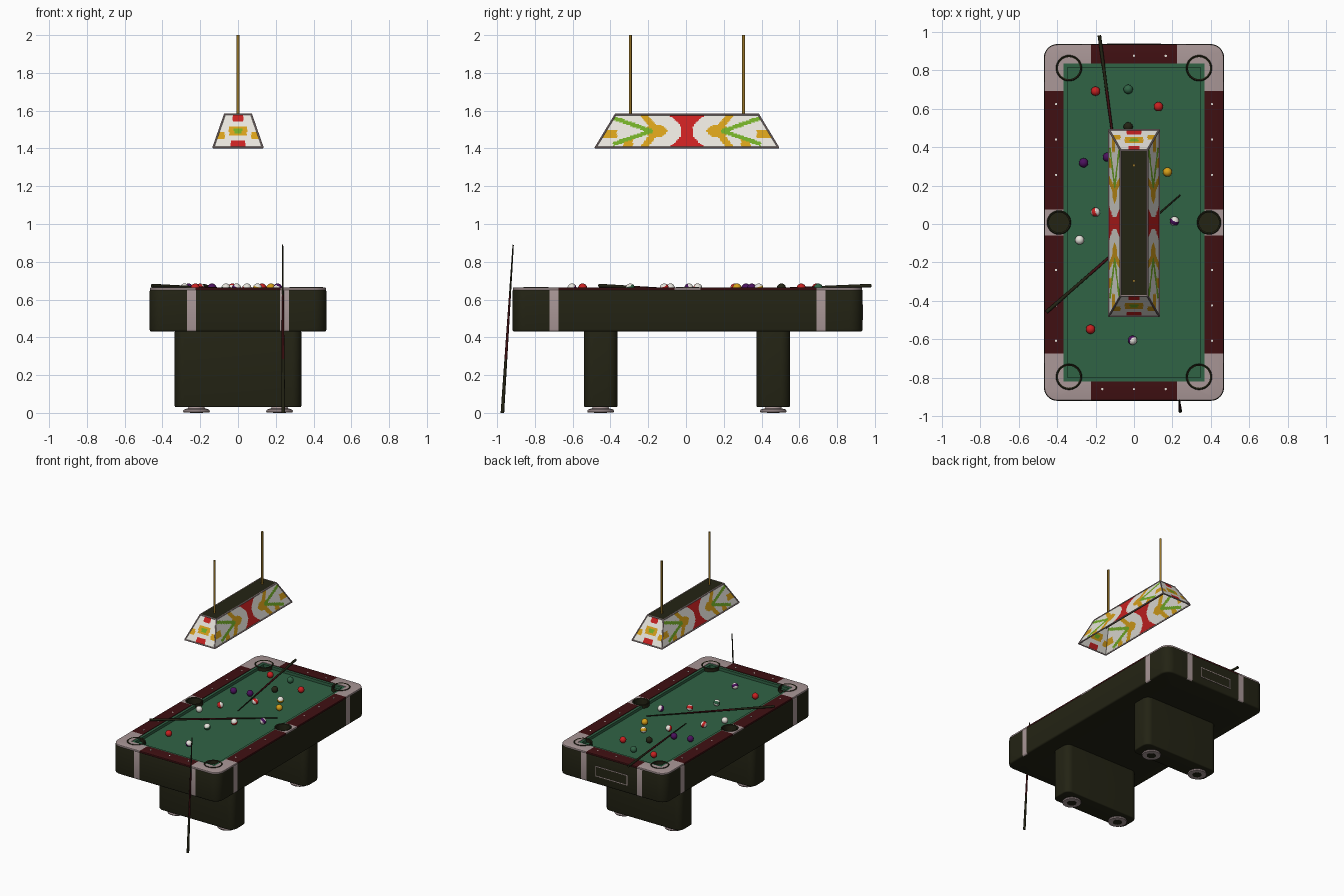
import bpy, bmesh, math
from mathutils import Vector

if "Cube" in bpy.data.objects:
    bpy.data.objects.remove(bpy.data.objects["Cube"])

CY = 0.008  # table centre along y


def mat(name, *rgb):
    m = bpy.data.materials.new(name)
    m.diffuse_color = (*rgb, 1)
    m.use_nodes = True
    m.node_tree.nodes["Principled BSDF"].inputs["Base Color"].default_value = m.diffuse_color
    return m


BLACK = mat("olive black", 0.017, 0.017, 0.007)
MAROON = mat("maroon wood", 0.050, 0.005, 0.006)
TRIM = mat("pinkish grey metal", 0.40, 0.31, 0.31)
FELT = mat("green felt", 0.030, 0.125, 0.06)
WHITE = mat("white", 0.80, 0.78, 0.72)
RED = mat("red", 0.58, 0.015, 0.015)
YELLOW = mat("yellow", 0.68, 0.35, 0.01)
LIME = mat("lime green", 0.17, 0.42, 0.02)
PURPLE = mat("purple", 0.07, 0.006, 0.11)
BRASS = mat("brass", 0.30, 0.17, 0.02)


def obj(name, bm, *mats):
    bmesh.ops.recalc_face_normals(bm, faces=bm.faces)
    me = bpy.data.meshes.new(name)
    bm.to_mesh(me)
    bm.free()
    for m in mats:
        me.materials.append(m)
    o = bpy.data.objects.new(name, me)
    bpy.context.collection.objects.link(o)
    return o


def slab(name, hx, hy, r, z0, z1, m, cy=CY, bevel=0.0, cuts=()):
    """Rounded rectangle extruded upward; cuts are (axis, position) split planes."""
    bm = bmesh.new()
    vs = []
    for sx, sy, a0 in ((1, 1, 0), (-1, 1, 90), (-1, -1, 180), (1, -1, 270)):
        for i in range(9 if r else 1):
            a = math.radians(a0 + 90 * i / 8)
            vs.append(bm.verts.new((sx * (hx - r) + r * math.cos(a),
                                    cy + sy * (hy - r) + r * math.sin(a), z0)))
    f = bm.faces.new(vs)
    up = bmesh.ops.extrude_face_region(bm, geom=[f])["geom"]
    bmesh.ops.translate(bm, verts=[v for v in up if isinstance(v, bmesh.types.BMVert)],
                        vec=(0, 0, z1 - z0))
    if bevel:
        flat = [e for e in bm.edges if abs(e.verts[0].co.z - e.verts[1].co.z) < 1e-6]
        bmesh.ops.bevel(bm, geom=flat, offset=bevel, segments=3, profile=0.5, affect='EDGES')
    for axis, p in cuts:
        no = Vector((1, 0, 0)) if axis == 'x' else Vector((0, 1, 0))
        bmesh.ops.bisect_plane(bm, geom=bm.verts[:] + bm.edges[:] + bm.faces[:],
                               plane_co=no * p, plane_no=no)
    return obj(name, bm, m)


def rod(name, a, b, r1, r2, m, seg=20):
    a, b = Vector(a), Vector(b)
    bm = bmesh.new()
    bmesh.ops.create_cone(bm, cap_ends=True, segments=seg, radius1=r1, radius2=r2,
                          depth=(b - a).length)
    q = (b - a).to_track_quat('Z', 'Y').to_matrix()
    for v in bm.verts:
        v.co = q @ v.co + (a + b) / 2
    return obj(name, bm, m)


def lathe(name, pts, x, y, m, seg=32):
    """Closed ring profile of (radius, z) points turned about a vertical axis."""
    bm = bmesh.new()
    rings = [[bm.verts.new((x + r * math.cos(2 * math.pi * i / seg),
                            y + r * math.sin(2 * math.pi * i / seg), z)) for r, z in pts]
             for i in range(seg)]
    n = len(pts)
    for i in range(seg):
        p, q = rings[i], rings[(i + 1) % seg]
        for k in range(n):
            bm.faces.new((p[k], q[k], q[(k + 1) % n], p[(k + 1) % n]))
    return obj(name, bm, m)


def cut(o, *cutters):
    for c in cutters:
        md = o.modifiers.new("cut", 'BOOLEAN')
        md.object, md.operation, md.solver = c, 'DIFFERENCE', 'EXACT'
    bpy.context.view_layer.update()
    dg = bpy.context.evaluated_depsgraph_get()
    me = bpy.data.meshes.new_from_object(o.evaluated_get(dg), depsgraph=dg)
    o.modifiers.clear()
    o.data = me


def paint(o, mats, rule):
    o.data.materials.clear()
    for m in mats:
        o.data.materials.append(m)
    for p in o.data.polygons:
        p.material_index = mats.index(rule(p.center, p.normal))


# Cutters: playing area and six pockets
pit = slab("pit_cutter", 0.366, 0.826, 0, 0.615, 0.8, BLACK)
inner = slab("cushion_cutter", 0.346, 0.806, 0, 0.5, 0.8, BLACK)
pockets = [(sx * 0.338, CY + sy * 0.802, 0.060) for sx in (1, -1) for sy in (1, -1)]
pockets += [(sx * 0.390, CY, 0.055) for sx in (1, -1)]
holes = [rod("pocket_cutter", (x, y, 0.56), (x, y, 0.8), r, r, BLACK, 32) for x, y, r in pockets]

# Table body with vertical trim strips
cuts = [('x', s * p) for s in (1, -1) for p in (0.222, 0.270)]
cuts += [('y', CY + s * p) for s in (1, -1) for p in (0.682, 0.731)]
body = slab("table_body", 0.468, 0.927, 0.07, 0.43, 0.655, BLACK, bevel=0.012, cuts=cuts)
cut(body, pit, *holes)


def strip(c, n):
    ay = abs(c.y - CY)
    end = ay > 0.90 and 0.222 < abs(c.x) < 0.270
    side = abs(c.x) > 0.45 and 0.682 < ay < 0.731
    return TRIM if end or side else BLACK


paint(body, [BLACK, TRIM], strip)

# Rail top: maroon wood with metal corner and side pocket plates
cuts = [('x', s * 0.224) for s in (1, -1)]
cuts += [('y', CY + s * p) for s in (1, -1) for p in (0.682, 0.068)]
rail = slab("rail_top", 0.466, 0.925, 0.07, 0.648, 0.663, MAROON, bevel=0.004, cuts=cuts)
cut(rail, pit, *holes)


def plate(c, n):
    ay = abs(c.y - CY)
    corner = abs(c.x) > 0.224 and ay > 0.682
    return TRIM if corner or ay < 0.068 else MAROON


paint(rail, [MAROON, TRIM], plate)

# Felt bed and cushions
bed = slab("felt_bed", 0.366, 0.826, 0, 0.605, 0.637, FELT)
cut(bed, *holes)
cushion = slab("cushions", 0.366, 0.826, 0, 0.630, 0.659, FELT)
cut(cushion, inner, *holes)
for c in [pit, inner] + holes:
    bpy.data.objects.remove(c)

# Pocket liners
for x, y, r in pockets:
    lathe("pocket_liner", [(r + 0.008, 0.60), (r + 0.008, 0.663), (r + 0.004, 0.667),
                           (r - 0.003, 0.663), (r - 0.003, 0.60)], x, y, BLACK)

# Rail sight dots
dots = [(s * 0.405, CY + t * k * 0.184 + t * 0.063) for s in (1, -1) for t in (1, -1) for k in (1, 2, 3)]
dots += [(k * 0.165, CY + t * 0.866) for t in (1, -1) for k in (-1, 0, 1)]
for x, y in dots:
    rod("rail_dot", (x, y, 0.660), (x, y, 0.6645), 0.006, 0.006, WHITE, 12)

# Ball return frame on the back
for s in (1, -1):
    slab("return_frame_bar", 0.14, 0.004, 0, 0.531 + s * 0.038, 0.537 + s * 0.038, TRIM, 0.934)
    f = slab("return_frame_post", 0.003, 0.004, 0, 0.493, 0.575, TRIM, 0.934)
    f.location.x = s * 0.138
slab("return_panel", 0.137, 0.003, 0, 0.495, 0.573, BLACK, 0.934)

# Pedestal legs and round feet
for s in (1, -1):
    y = CY - 0.003 + s * 0.457
    slab("pedestal_leg", 0.335, 0.089, 0.05, 0.03, 0.435, BLACK, y, bevel=0.008)
    for sx in (1, -1):
        lathe("foot", [(0.03, 0.002), (0.068, 0.002), (0.071, 0.010), (0.066, 0.018),
                       (0.045, 0.024), (0.040, 0.035), (0.03, 0.035)], sx * 0.22, y, TRIM)
        rod("foot_pad", (sx * 0.22, y, 0), (sx * 0.22, y, 0.03), 0.034, 0.034, BLACK)


# Balls: position, main colour, and stripe axis (None = solid)
balls = [(-0.20, 0.69, RED, None), (-0.03, 0.70, FELT, None), (0.127, 0.61, RED, None),
         (-0.03, 0.505, BLACK, None), (-0.262, 0.318, PURPLE, None), (-0.138, 0.348, PURPLE, None),
         (0.174, 0.27, YELLOW, None), (-0.226, -0.547, RED, None), (-0.283, -0.083, WHITE, None),
         (-0.20, 0.062, RED, (1, 0.3, 0.5)), (0.21, 0.015, PURPLE, (0.5, 1, 0.6)),
         (-0.008, -0.604, PURPLE, (0.6, -0.4, 0.8)), (-0.03, 0.258, RED, (0.3, 1, 0.5)),
         (0.104, 0.385, YELLOW, (0.3, -0.3, 1)), (-0.064, -0.295, FELT, (0, -0.5, 1)),
         (0.047, -0.115, RED, (0.2, -0.7, 1))]
for x, y, m, axis in balls:
    bm = bmesh.new()
    bmesh.ops.create_uvsphere(bm, u_segments=28, v_segments=18, radius=0.024)
    b = obj("striped_ball" if axis else "ball", bm, m)
    if axis:
        ax = Vector(axis).normalized()
        paint(b, [WHITE, m], lambda c, n: m if abs(c.dot(ax)) < 0.010 else WHITE)
    b.location = (x, y, 0.661)

# Cues: two on the table, one leaning on the front
for a, b in (((-0.18, 0.98, 0.674), (-0.062, 0.09, 0.642)),
             ((-0.455, -0.458, 0.674), (0.24, 0.15, 0.643)),
             ((0.24, -0.972, 0.0), (0.236, -0.915, 0.89))):
    a, b = Vector(a), Vector(b)
    for t0, t1, m in ((0, 0.32, BLACK), (0.32, 0.7, MAROON), (0.7, 1, BLACK)):
        rod("cue_section", a.lerp(b, t0), a.lerp(b, t1), 0.0095 - 0.006 * t0, 0.0095 - 0.006 * t1, m, 12)

# Lamp shade: four sloped panels with a coloured glass pattern
Z0, Z1, LY = 1.405, 1.58, 0.005


def corner(sx, sy, top):
    return Vector((sx * (0.070 if top else 0.131), LY + sy * (0.378 if top else 0.484), Z1 if top else Z0))


def long_glass(c, n):
    a, v = abs(c.y - LY), (c.z - Z0) / (Z1 - Z0) * 2 - 1
    w = abs(v)
    if a < 0.028 + 0.075 * v * v:
        return RED
    if 0.18 < a < 0.39 and abs(w - (a - 0.19) * 4) < 0.13:
        return LIME
    if ((a - 0.165) / 0.06) ** 2 + (v / 0.38) ** 2 < 1 or (w > 0.25 and abs(a - 0.16 - 0.07 * w) < 0.022):
        return YELLOW
    if (v < -0.5 and abs(a - 0.31) < 0.025) or (a > 0.37 and abs(v + 0.15) < 0.25):
        return YELLOW
    return WHITE


def end_glass(c, n):
    a, v = abs(c.x), (c.z - Z0) / (Z1 - Z0) * 2 - 1
    if (v > 0.55 and a < 0.028) or (v < -0.55 and a < 0.038):
        return RED
    if abs(v) < 0.14 and a < 0.022:
        return LIME
    if (abs(v) < 0.25 and a < 0.048) or (a > 0.07 and abs(v + 0.3) < 0.2):
        return YELLOW
    return WHITE


for p, q, nu, rule, name in (((1, -1), (1, 1), 110, long_glass, "long_glass_panel"),
                             ((-1, 1), (-1, -1), 110, long_glass, "long_glass_panel"),
                             ((-1, -1), (1, -1), 32, end_glass, "end_glass_panel"),
                             ((1, 1), (-1, 1), 32, end_glass, "end_glass_panel")):
    bm = bmesh.new()
    nv = 28
    g = [[bm.verts.new(corner(*p, 0).lerp(corner(*q, 0), i / nu).lerp(
        corner(*p, 1).lerp(corner(*q, 1), i / nu), j / nv)) for j in range(nv + 1)] for i in range(nu + 1)]
    for i in range(nu):
        for j in range(nv):
            bm.faces.new((g[i][j], g[i + 1][j], g[i + 1][j + 1], g[i][j + 1]))
    o = obj(name, bm)
    paint(o, [WHITE, RED, YELLOW, LIME], rule)
    o.modifiers.new("thickness", 'SOLIDIFY').thickness = 0.003
    # Metal edging
    for top in (0, 1):
        rod("lamp_rim", corner(*p, top), corner(*q, top), 0.005, 0.005, TRIM, 8)
    rod("lamp_corner_edge", corner(*p, 0), corner(*p, 1), 0.005, 0.005, TRIM, 8)

# Lamp top, tubes and hanging rods
slab("lamp_top", 0.068, 0.376, 0, 1.574, 1.583, BLACK, LY)
for s in (1, -1):
    rod("lamp_tube", (s * 0.028, LY - 0.36, 1.552), (s * 0.028, LY + 0.36, 1.552), 0.012, 0.012, BRASS)
    rod("hanging_rod", (0, LY + s * 0.30, 1.57), (0, LY + s * 0.30, 2.0), 0.008, 0.008, BRASS, 16)

for o in bpy.context.collection.objects:
    o.select_set(True)
    bpy.context.view_layer.objects.active = o
bpy.ops.object.shade_smooth_by_angle(angle=math.radians(35))
